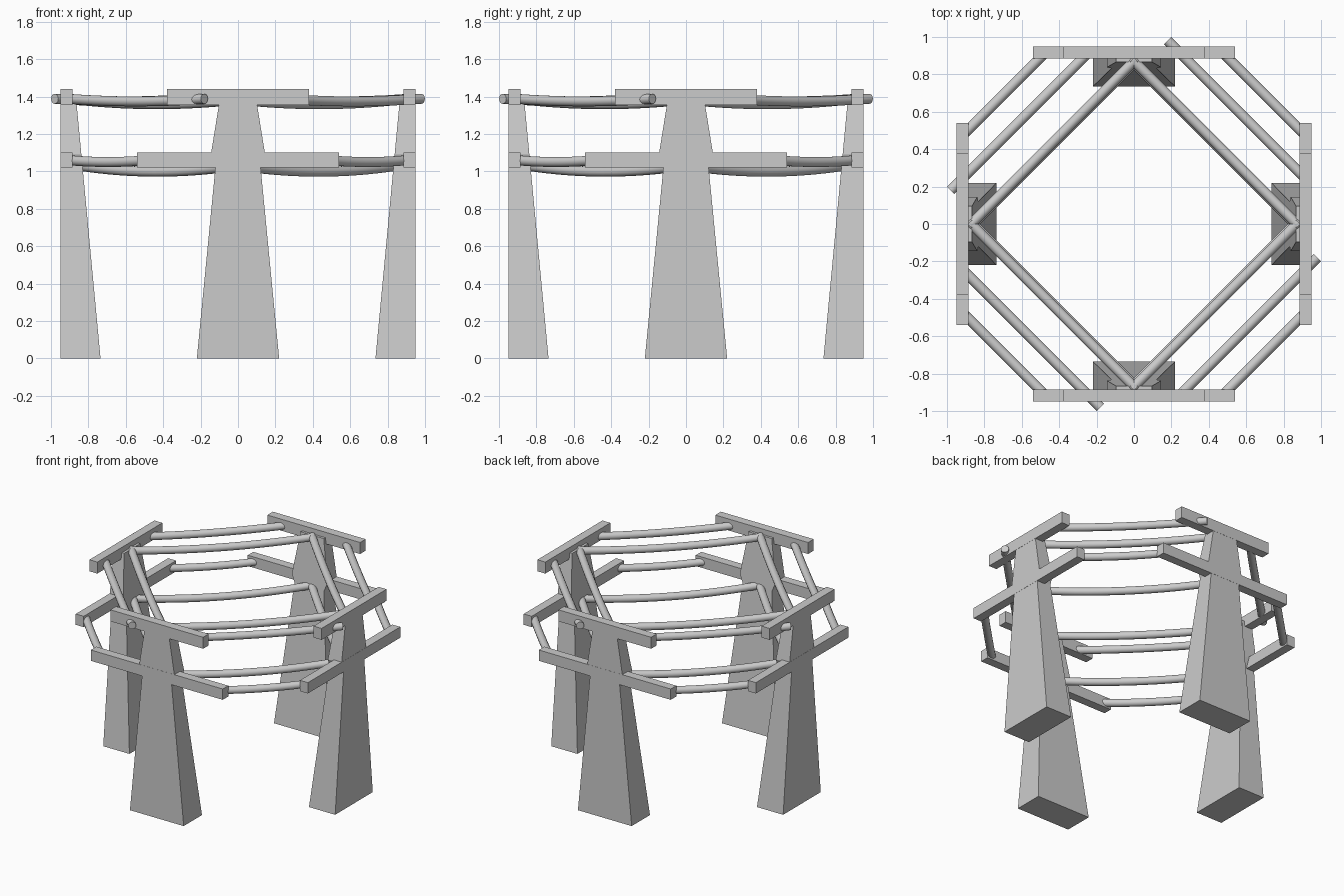
import bpy, bmesh
from math import pi, cos, sin
from mathutils import Vector, Matrix

if "Cube" in bpy.data.objects:
    bpy.data.objects.remove(bpy.data.objects["Cube"])

OUT = 0.95  # outer plane of the pylons


def finish(bm, name, turn):
    bmesh.ops.transform(bm, matrix=Matrix.Rotation(turn, 4, 'Z'), verts=bm.verts)
    bmesh.ops.recalc_face_normals(bm, faces=bm.faces)
    me = bpy.data.meshes.new(name)
    bm.to_mesh(me)
    bm.free()
    ob = bpy.data.objects.new(name, me)
    bpy.context.collection.objects.link(ob)
    return ob


def loft(bm, rings):
    """Skin closed rings of points; returns the side faces."""
    rows = [[bm.verts.new(p) for p in r] for r in rings]
    n = len(rows[0])
    sides = []
    for a, b in zip(rows, rows[1:]):
        for i in range(n):
            j = (i + 1) % n
            sides.append(bm.faces.new((a[i], a[j], b[j], b[i])))
    bm.faces.new(rows[0])
    bm.faces.new(rows[-1])
    return sides


def pylon(name, turn):
    # levels: height, half width; inner face leans outwards
    bm = bmesh.new()
    rings = []
    for z, w in ((0, 0.22), (1.03, 0.12), (1.09, 0.145), (1.40, 0.095)):
        y0 = 0.735 + 0.094 * z
        y1 = OUT - 0.001
        rings.append([(-w, y0, z), (w, y0, z), (w, y1, z), (-w, y1, z)])
    loft(bm, rings)
    finish(bm, name, turn)


def arm(name, half, z0, z1, turn):
    bm = bmesh.new()
    loft(bm, [[(-half, 0.885, z), (half, 0.885, z), (half, OUT, z), (-half, OUT, z)]
              for z in (z0, z1)])
    finish(bm, name, turn)


def cable(name, a, b, z, sag, turn, r=0.027, steps=14, sides=14):
    # round rope hanging in a shallow parabola between two plan points
    bm = bmesh.new()
    a, b = Vector((*a, z)), Vector((*b, z))
    run = (b - a).normalized()
    across = run.cross(Vector((0, 0, 1)))
    rings = []
    for k in range(steps + 1):
        t = k / steps
        c = a.lerp(b, t) - Vector((0, 0, 4 * sag * t * (1 - t)))
        rings.append([c + across * r * cos(2 * pi * i / sides)
                      + Vector((0, 0, r * sin(2 * pi * i / sides)))
                      for i in range(sides)])
    for f in loft(bm, rings):
        f.smooth = True
    ob = finish(bm, name, turn)
    # sharp rims around the end caps
    for e in ob.data.edges:
        if any(len(p.vertices) > 4 and set(e.vertices) <= set(p.vertices)
               for p in ob.data.polygons):
            e.use_edge_sharp = True


# four identical quarters around the centre
for q, side in enumerate(("back", "left", "front", "right")):
    t = q * pi / 2
    pylon(side + "_pylon", t)
    arm(side + "_upper_arm", 0.38, 1.355, 1.44, t)
    arm(side + "_lower_arm", 0.54, 1.02, 1.10, t)
    # outer ropes on the arms; the upper one pokes through at one end
    cable(side + "_upper_outer_cable", (0.18, 0.98), (0.91, 0.25), 1.388, 0.014, t)
    cable(side + "_lower_outer_cable", (0.48, 0.91), (0.91, 0.48), 1.06, 0.010, t)
    # inner ropes between the pylon faces
    cable(side + "_upper_inner_cable", (-0.01, 0.88), (0.88, -0.01), 1.385, 0.026, t)
    cable(side + "_lower_inner_cable", (0.0, 0.86), (0.86, 0.0), 1.032, 0.034, t)
